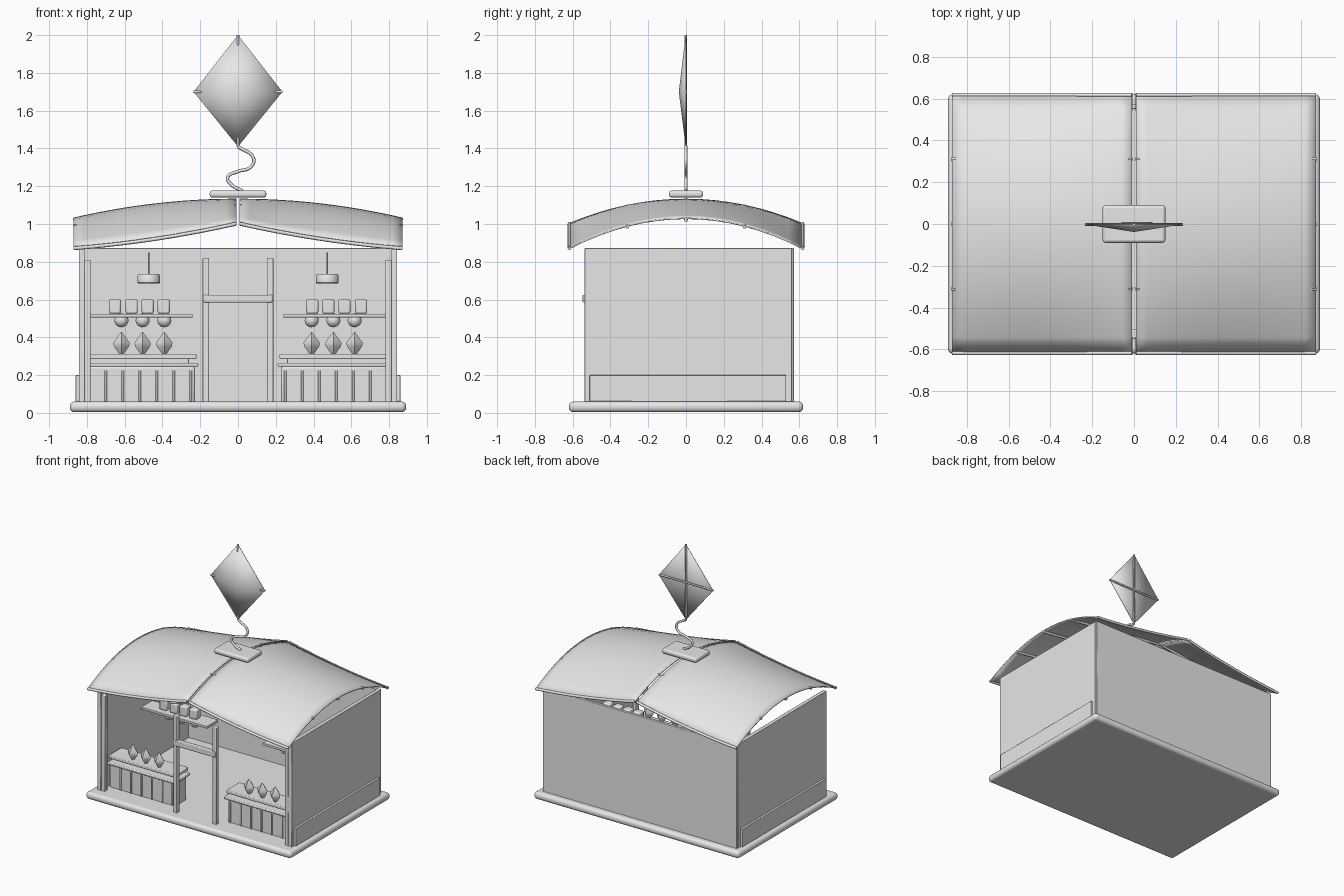
import bpy, bmesh, math
from mathutils import Vector

if "Cube" in bpy.data.objects:
    bpy.data.objects.remove(bpy.data.objects["Cube"])

mat = bpy.data.materials.new("light_grey")
mat.diffuse_color = (0.8, 0.8, 0.8, 1)
mat.use_nodes = True
mat.node_tree.nodes["Principled BSDF"].inputs["Base Color"].default_value = mat.diffuse_color


def finish(name, bm, bevel=0, smooth=True, segs=2):
    bmesh.ops.recalc_face_normals(bm, faces=bm.faces)
    me = bpy.data.meshes.new(name)
    bm.to_mesh(me)
    bm.free()
    ob = bpy.data.objects.new(name, me)
    bpy.context.collection.objects.link(ob)
    me.materials.append(mat)
    if bevel:
        m = ob.modifiers.new("bevel", 'BEVEL')
        m.width, m.segments = bevel, segs
    if smooth:
        bpy.ops.object.select_all(action='DESELECT')
        ob.select_set(True)
        bpy.context.view_layer.objects.active = ob
        bpy.ops.object.shade_smooth_by_angle(angle=math.radians(40))
    return ob


def box(name, x0, x1, y0, y1, z0, z1, bevel=0.003, segs=2):
    bm = bmesh.new()
    bmesh.ops.create_cube(bm, size=1)
    for v in bm.verts:
        v.co = Vector((x0 + (v.co.x + .5) * (x1 - x0), y0 + (v.co.y + .5) * (y1 - y0),
                       z0 + (v.co.z + .5) * (z1 - z0)))
    return finish(name, bm, bevel, segs=segs)


def sbox(name, s, x0, x1, *rest, **kw):
    a, b = sorted((s * x0, s * x1))
    return box(name, a, b, *rest, **kw)


def tube(name, pts, r, spline='POLY'):
    cu = bpy.data.curves.new(name, 'CURVE')
    cu.dimensions = '3D'
    cu.bevel_depth, cu.bevel_resolution, cu.use_fill_caps = r, 2, True
    if spline == 'BEZIER':
        sp = cu.splines.new('BEZIER')
        sp.bezier_points.add(len(pts) - 1)
        for p, c in zip(sp.bezier_points, pts):
            p.co = c
            p.handle_left_type = p.handle_right_type = 'AUTO'
    else:
        sp = cu.splines.new('POLY')
        sp.points.add(len(pts) - 1)
        for p, c in zip(sp.points, pts):
            p.co = (*c, 1)
    ob = bpy.data.objects.new(name, cu)
    bpy.context.collection.objects.link(ob)
    cu.materials.append(mat)
    return ob


def lathe(name, x, y, rings, n):
    bm = bmesh.new()
    loops = [[bm.verts.new((x + r * math.cos(2 * math.pi * i / n),
                            y + r * math.sin(2 * math.pi * i / n), z)) for i in range(n)]
             for r, z in rings]
    for a, b in zip(loops, loops[1:]):
        for i in range(n):
            bm.faces.new((a[i], a[(i + 1) % n], b[(i + 1) % n], b[i]))
    bm.faces.new(loops[0])
    bm.faces.new(loops[-1])
    return finish(name, bm)


# Saddle-shaped roof height
def roof_z(x, y):
    u, t = abs(x) / .87, (y / .62) ** 2
    return 1.13 - .13 * t - (1 - t) * .1 * u * u - t * .13 * (1.5 * u - .5 * u * u)


# Floor and walls
box("floor_base", -.89, .89, -.62, .62, 0.004, .06, bevel=.024, segs=4)
box("back_wall", -.84, .84, .55, .572, .05, .872)
# Door frame crossbar
box("door_crossbar", -.182, .182, -.547, -.505, .585, .625, bevel=.005)

for s, side in ((-1, "left"), (1, "right")):
    sbox(side + "_wall", s, .812, .843, -.537, .56, .05, .872)
    sbox(side + "_plinth", s, .84, .86, -.51, .53, .06, .2)
    sbox(side + "_corner_post", s, .78, .812, -.535, -.5, .05, .81, bevel=.005)
    sbox(side + "_door_post", s, .153, .187, -.537, -.502, .05, .82, bevel=.005)

    # Counter with slats and two display boards
    sbox(side + "_counter", s, .228, .8, -.45, -.31, .05, .245, bevel=.01)
    for x in (.25, .34, .43, .52, .61, .70):
        sbox(side + "_counter_slat", s, x - .006, x + .006, -.458, -.44, .06, .225, bevel=.002)
    sbox(side + "_counter_top", s, .21, .8, -.48, -.29, .245, .265, bevel=.006)
    sbox(side + "_display_riser", s, .26, .8, -.42, -.32, .26, .29)
    sbox(side + "_display_board", s, .22, .8, -.46, -.3, .284, .312, bevel=.006)
    # Diamond ornaments
    for x in (.39, .505, .617):
        lathe(side + "_diamond", s * x, -.42,
              [(.012, .312), (.04, .352), (.043, .372), (.002, .428)], 4)

    # Shelf with jars and hanging balls
    sbox(side + "_shelf", s, .24, .812, -.04, .1, .505, .524)
    for x in (.393, .478, .563, .652):
        sbox(side + "_jar", s, x - .032, x + .032, 0, .06, .524, .602, bevel=.01)
    for x in (.39, .505, .617):
        bm = bmesh.new()
        bmesh.ops.create_uvsphere(bm, u_segments=20, v_segments=12, radius=.037)
        bmesh.ops.translate(bm, verts=bm.verts, vec=(s * x, .03, .49))
        finish(side + "_ball", bm)

    # Hanging lamp
    lathe(side + "_lamp", s * .473, -.1, [(.055, .685), (.06, .69), (.06, .728), (.055, .734)], 24)
    tube(side + "_lamp_cord", [(s * .473, -.1, .73), (s * .473, -.1, .848)], .004)

    # Curved roof sheet
    bm = bmesh.new()
    n = 16
    g = [[bm.verts.new((s * (.009 + .861 * i / n), y, roof_z(.87 * i / n, y)))
          for y in [-.617 + 1.234 * j / n for j in range(n + 1)]] for i in range(n + 1)]
    for i in range(n):
        for j in range(n):
            bm.faces.new((g[i][j], g[i + 1][j], g[i + 1][j + 1], g[i][j + 1]))
    ob = finish(side + "_roof_sheet", bm)
    for p in ob.data.polygons:
        p.use_smooth = True
    m = ob.modifiers.new("thickness", 'SOLIDIFY')
    m.thickness, m.offset = .008, 0
    # Straight spars across and curved edge tubes
    for y in (-.31, 0, .31):
        tube(side + "_roof_spar", [(s * x, y, roof_z(x, y) - (.004 if y else .01))
                                   for x in (.009, .872)], .01)
    for y in (-.617, .617):
        tube(side + "_roof_edge", [(s * (.009 + .861 * i / n), y, roof_z(.87 * i / n, y))
                                   for i in range(n + 1)], .01)

# Ridge plate
box("ridge_plate", -.15, .15, -.09, .09, 1.14, 1.177, bevel=.014, segs=3)

# Kite tail
tube("kite_tail", [(0, 0, 1.41), (.083, 0, 1.345), (.065, 0, 1.3), (0, 0, 1.278),
                   (-.055, 0, 1.245), (-.035, 0, 1.208), (.025, 0, 1.175)], .009, 'BEZIER')

# Kite sail, bulging forward, with crossed spars behind
bm = bmesh.new()
rim = [bm.verts.new(c) for c in ((0, 0, 2), (-.235, 0, 1.7), (0, 0, 1.41), (.235, 0, 1.7))]
mid = bm.verts.new((0, -.036, 1.7))
for i in range(4):
    bm.faces.new((rim[i], rim[(i + 1) % 4], mid))
ob = finish("kite_sail", bm)
m = ob.modifiers.new("thickness", 'SOLIDIFY')
m.thickness, m.offset = .004, 0
tube("kite_upright_spar", [(0, -.002, 1.41), (0, -.002, 2)], .007)
tube("kite_cross_spar", [(-.235, -.002, 1.7), (.235, -.002, 1.7)], .007)
